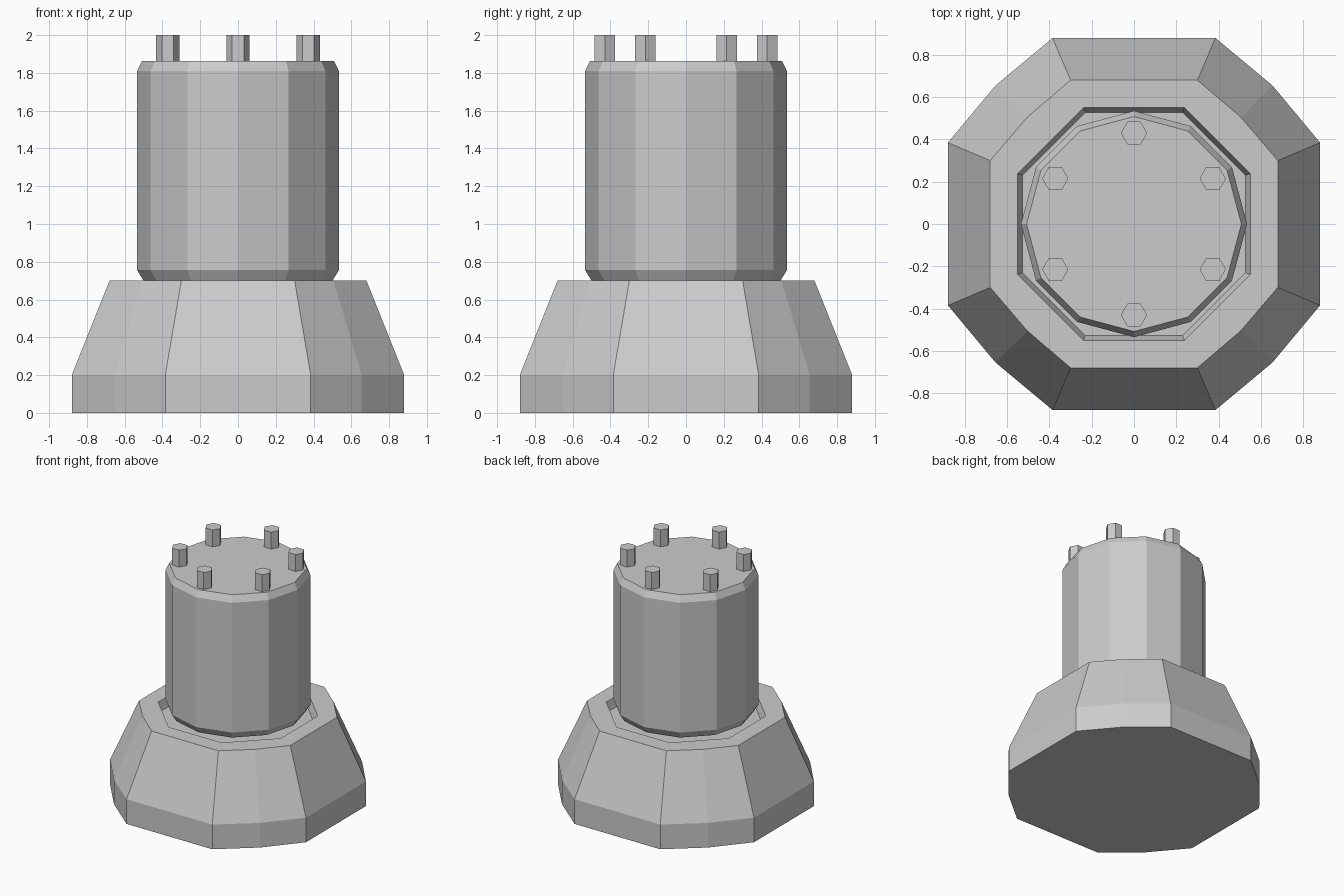
import bpy, bmesh
from math import cos, sin, pi

cube = bpy.data.objects.get("Cube")
if cube:
    bpy.data.objects.remove(cube)

# Single matte grey
grey = bpy.data.materials.new("grey")
grey.use_nodes = True
colour = (0.6, 0.6, 0.6, 1)
grey.diffuse_color = colour
grey.node_tree.nodes["Principled BSDF"].inputs["Base Color"].default_value = colour


def loft(name, rings, location=(0, 0, 0)):
    """Join equal-length rings of points into a closed, flat-shaded solid."""
    bm = bmesh.new()
    loops = [[bm.verts.new(p) for p in ring] for ring in rings]
    for a, b in zip(loops, loops[1:]):
        for i in range(len(a)):
            j = (i + 1) % len(a)
            bm.faces.new((a[i], a[j], b[j], b[i]))
    bm.faces.new(loops[0][::-1])
    bm.faces.new(loops[-1])
    bmesh.ops.recalc_face_normals(bm, faces=bm.faces)
    mesh = bpy.data.meshes.new(name)
    bm.to_mesh(mesh)
    bm.free()
    mesh.materials.append(grey)
    obj = bpy.data.objects.new(name, mesh)
    obj.location = location
    bpy.context.collection.objects.link(obj)
    return obj


def polygon(sides, radius, z):
    return [(radius * cos(2 * pi * i / sides), radius * sin(2 * pi * i / sides), z)
            for i in range(sides)]


def cut_square(half, corner, diagonal, z):
    """Square with two-facet corners, made by turning one quarter four times."""
    ring = []
    quarter = [(half, corner), (diagonal, diagonal), (corner, half)]
    for _ in range(4):
        ring += [(x, y, z) for x, y in quarter]
        quarter = [(-y, x) for x, y in quarter]
    return ring


# Flared base with a shallow socket in its top
loft("flared_base", [
    cut_square(0.88, 0.385, 0.655, 0),
    cut_square(0.88, 0.385, 0.655, 0.2),
    cut_square(0.68, 0.3, 0.505, 0.7),
    cut_square(0.55, 0.238, 0.394, 0.7),
    cut_square(0.527, 0.23, 0.3785, 0.63),
])

# Chamfered twelve-sided drum
loft("drum", [polygon(12, r, z) for r, z in
              [(0.5, 0.7), (0.535, 0.757), (0.535, 1.81), (0.508, 1.863)]])

# Ring of hexagonal bolts
for i in range(6):
    angle = pi / 2 + i * pi / 3
    loft(f"bolt_{i + 1}", [polygon(6, 0.062, 0), polygon(6, 0.062, 0.15)],
         (0.43 * cos(angle), 0.43 * sin(angle), 1.85))
